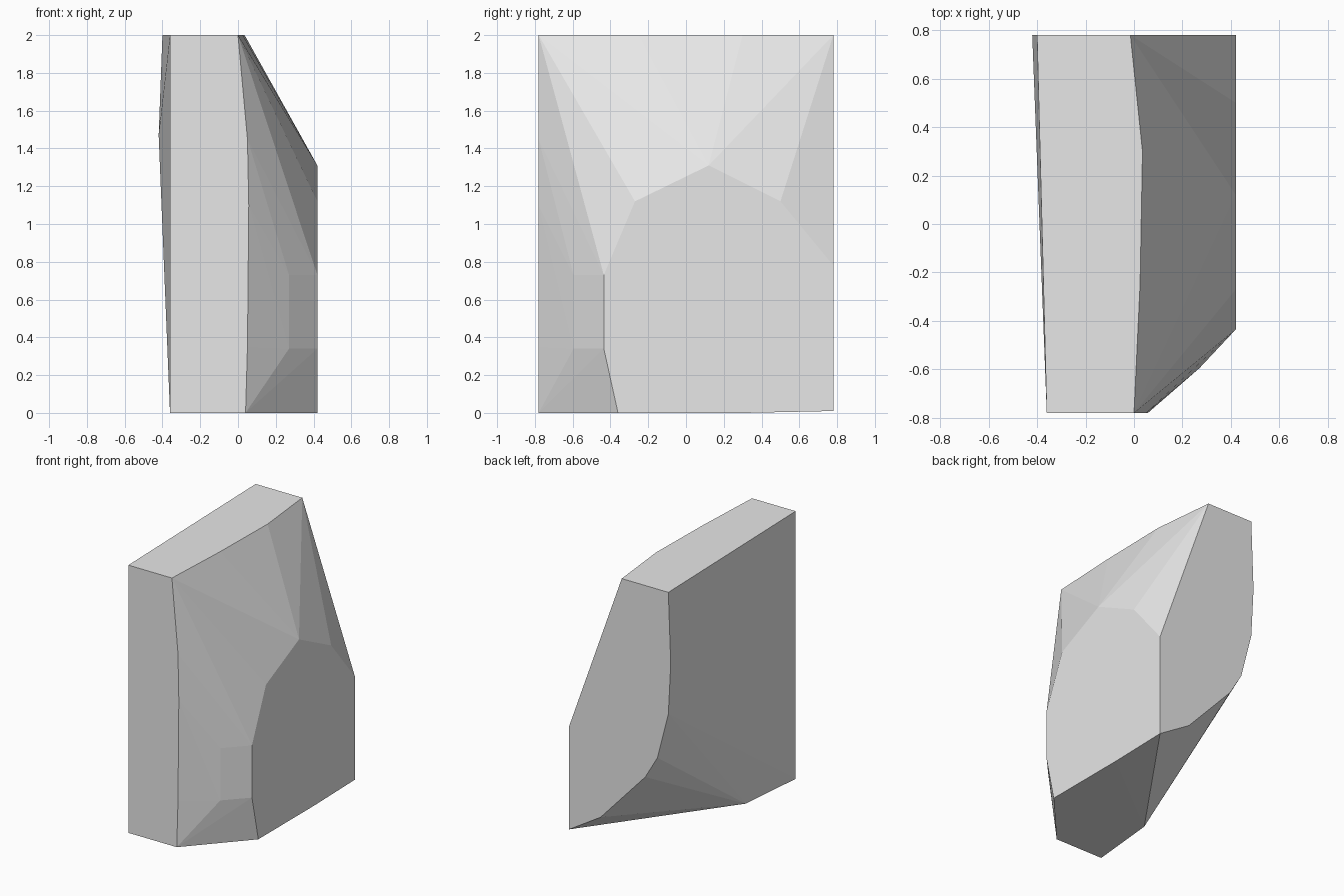
import bpy
import bmesh
from math import radians

cube = bpy.data.objects.get("Cube")
if cube:
    bpy.data.objects.remove(cube, do_unlink=True)

# Stone colour
grey = bpy.data.materials.new("stone grey")
grey.use_nodes = True
colour = (0.8, 0.8, 0.8, 1)
grey.diffuse_color = colour
grey.node_tree.nodes["Principled BSDF"].inputs["Base Color"].default_value = colour

HALF_X, HALF_Y, TOP = 0.42, 0.78, 2.0

# Outline of each flat side of the block, in that side's own two axes
front_xz = [(-.36, 0), (-.36, TOP), (0, TOP), (.05, 1.45), (.057, 1.1), (.054, .7), (.05, .35), (.04, 0)]
back_xz = [(-.40, TOP), (-.42, 1.47), (-.40, 1.09), (-.31, .74), (-.21, .57), (.16, .17), (-.015, TOP)]
right_yz = [(.78, .01), (.78, .78), (.50, 1.12), (.12, 1.31), (-.27, 1.12), (-.435, .73), (-.435, .34), (-.36, 0)]
top_xy = [(.025, -.25), (.035, .30)]
base_xy = [(-.31, -.26), (HALF_X, .31)]

points = [(x, -HALF_Y, z) for x, z in front_xz]
points += [(x, HALF_Y, z) for x, z in back_xz]
points += [(HALF_X, y, z) for y, z in right_yz]
points += [(x, y, TOP) for x, y in top_xy]
points += [(x, y, 0) for x, y in base_xy]
# Slight bulge along the worn front corner
points += [(.27, -.595, z) for z in (.34, .73)]

# Wrap the outlines into one faceted stone
bm = bmesh.new()
for p in points:
    bm.verts.new(p)
hull = bmesh.ops.convex_hull(bm, input=bm.verts[:])
spare = {g for g in hull["geom_interior"] + hull["geom_unused"]
         if isinstance(g, bmesh.types.BMVert) and not g.link_faces}
bmesh.ops.delete(bm, geom=list(spare), context='VERTS')
bmesh.ops.dissolve_limit(bm, angle_limit=radians(0.5), verts=bm.verts[:], edges=bm.edges[:])
bmesh.ops.recalc_face_normals(bm, faces=bm.faces[:])

mesh = bpy.data.meshes.new("faceted_stone")
bm.to_mesh(mesh)
bm.free()
mesh.materials.append(grey)
stone = bpy.data.objects.new("faceted_stone", mesh)
bpy.context.collection.objects.link(stone)
